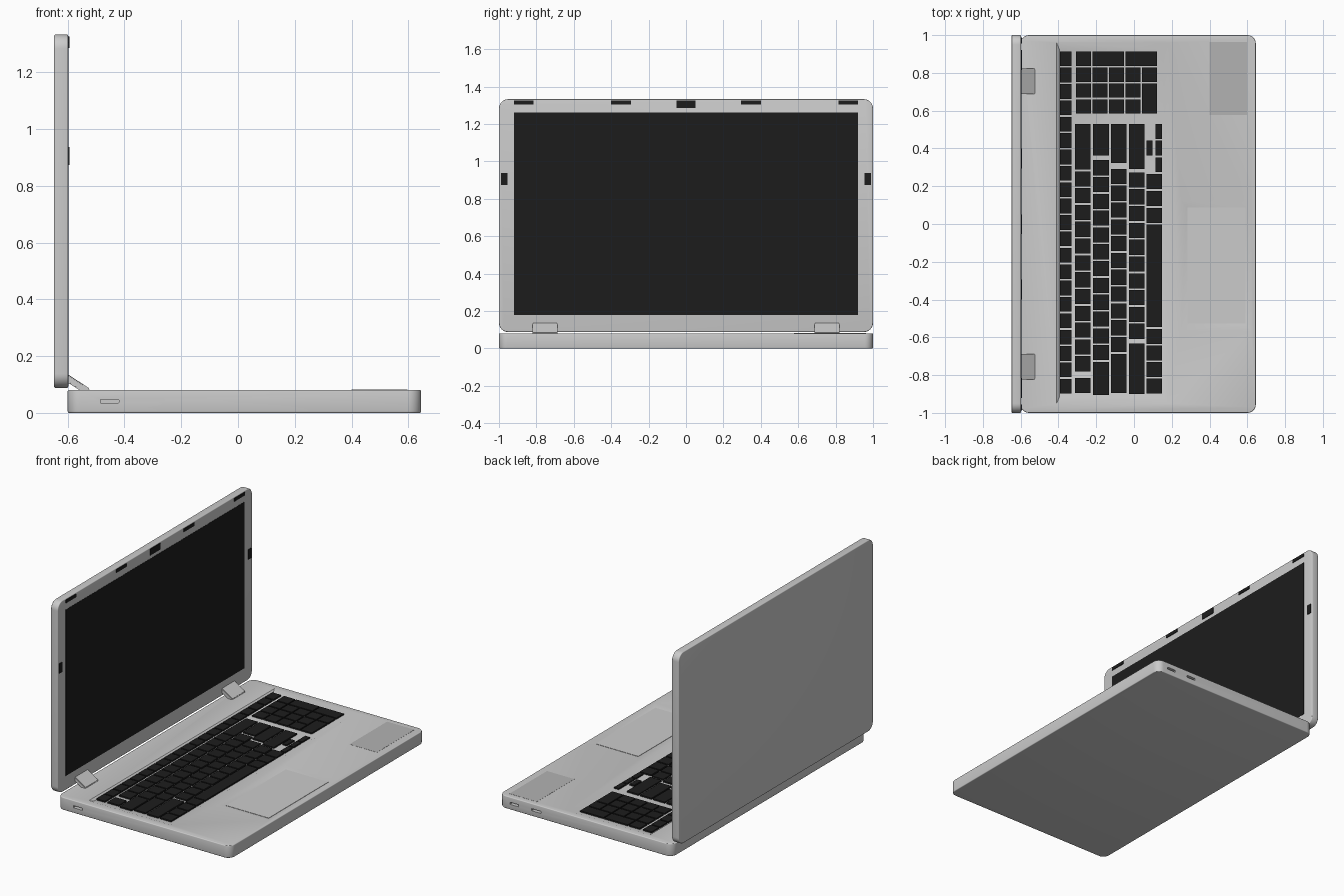
import bpy, bmesh
from math import sin, cos, pi

if "Cube" in bpy.data.objects:
    bpy.data.objects.remove(bpy.data.objects["Cube"])


def material(name, v):
    m = bpy.data.materials.new(name)
    m.diffuse_color = (v, v, v, 1)
    m.use_nodes = True
    m.node_tree.nodes["Principled BSDF"].inputs["Base Color"].default_value = m.diffuse_color
    return m


BLACK = material("black", 0.012)
PAD_GREY = material("pad_grey", 0.55)
LABEL_GREY = material("label_grey", 0.45)
AXES = {"x": lambda u, v, h: (h, u, v),
        "y": lambda u, v, h: (u, h, v),
        "z": lambda u, v, h: (u, v, h)}


def finish(bm, name, mat=None):
    bmesh.ops.recalc_face_normals(bm, faces=bm.faces)
    me = bpy.data.meshes.new(name)
    bm.to_mesh(me)
    bm.free()
    if mat:
        me.materials.append(mat)
    ob = bpy.data.objects.new(name, me)
    bpy.context.collection.objects.link(ob)
    return ob


def add_loft(bm, axis, rings, n=8):
    """Loft rounded rectangles (u0, u1, v0, v1, radius, height) along an axis."""
    loops = []
    for u0, u1, v0, v1, r, h in rings:
        corners = [(u1 - r, v1 - r), (u0 + r, v1 - r), (u0 + r, v0 + r), (u1 - r, v0 + r)]
        steps = n if r > 0 else 0
        pts = []
        for k, (cu, cv) in enumerate(corners):
            for i in range(steps + 1):
                a = (k + i / max(steps, 1)) * pi / 2
                pts.append((cu + r * cos(a), cv + r * sin(a)))
        loops.append([bm.verts.new(AXES[axis](u, v, h)) for u, v in pts])
    for a, b in zip(loops, loops[1:]):
        for i in range(len(a)):
            j = (i + 1) % len(a)
            bm.faces.new((a[i], a[j], b[j], b[i]))
    bm.faces.new(loops[0])
    bm.faces.new(loops[-1])


def loft(name, axis, rings, mat=None, n=8):
    bm = bmesh.new()
    add_loft(bm, axis, rings, n)
    return finish(bm, name, mat)


def plate(name, axis, u0, u1, v0, v1, h0, h1, mat=None, r=0):
    return loft(name, axis, [(u0, u1, v0, v1, r, h0), (u0, u1, v0, v1, r, h1)], mat)


def slab(name, axis, u0, u1, v0, v1, h0, h1, r, b):
    """Rounded slab with softened rims."""
    rings = []
    for i in range(4):
        a = i / 3 * pi / 2
        d = b * (1 - sin(a))
        rings.append((u0 + d, u1 - d, v0 + d, v1 - d, r - d, h0 + b * (1 - cos(a))))
    rings += [ring[:5] + (h0 + h1 - ring[5],) for ring in reversed(rings)]
    return loft(name, axis, rings)


def activate(ob):
    bpy.ops.object.select_all(action="DESELECT")
    ob.select_set(True)
    bpy.context.view_layer.objects.active = ob


def cut(target, cutter):
    m = target.modifiers.new("cut", "BOOLEAN")
    m.operation, m.solver, m.object = "DIFFERENCE", "EXACT", cutter
    activate(target)
    bpy.ops.object.modifier_apply(modifier=m.name)
    bpy.data.objects.remove(cutter)


# Base with tapered keyboard and touchpad recesses and side ports
base = slab("base", "z", -0.60, 0.645, -1, 1, 0, 0.081, 0.045, 0.005)
cut(base, loft("keyboard_recess", "z", [(-0.395, 0.155, -0.917, 0.925, 0, 0.070),
                                        (-0.41, 0.18, -0.95, 0.96, 0, 0.081),
                                        (-0.41, 0.18, -0.95, 0.96, 0, 0.1)]))
cut(base, loft("touchpad_recess", "z", [(0.28, 0.593, -0.53, 0.09, 0, 0.072),
                                        (0.25, 0.62, -0.566, 0.127, 0, 0.081),
                                        (0.25, 0.62, -0.566, 0.127, 0, 0.1)]))
for x0, x1, s in ((-0.485, -0.42, -1), (0.505, 0.567, 1), (0.345, 0.412, 1)):
    cut(base, plate("port", "y", x0, x1, 0.034, 0.048, s * 0.97, s * 1.05, r=0.003))

# Lid
lid = slab("lid", "x", -1, 1, 0.088, 1.333, -0.648, -0.598, 0.05, 0.005)
for ob in (base, lid):
    activate(ob)
    bpy.ops.object.shade_smooth_by_angle(angle=0.6)

# Screen, camera and rubber bumpers
plate("screen", "x", -0.92, 0.92, 0.18, 1.262, -0.605, -0.5965, BLACK)
plate("camera", "x", -0.052, 0.05, 1.285, 1.326, -0.605, -0.594, BLACK)
for s in (-1, 1):
    for i, (a, b, z0, z1) in enumerate(((0.815, 0.92, 1.305, 1.326),
                                        (0.295, 0.40, 1.305, 1.326),
                                        (0.955, 0.988, 0.873, 0.937))):
        y0, y1 = sorted((s * a, s * b))
        plate(f"bumper_{i}", "x", y0, y1, z0, z1, -0.605, -0.594, BLACK)

# Slanted hinge plates
for s in (-1, 1):
    bm = bmesh.new()
    profile = ((-0.602, 0.138), (-0.522, 0.085), (-0.525, 0.078), (-0.555, 0.078), (-0.602, 0.108))
    f = bm.faces.new([bm.verts.new((x, s * 0.755 - 0.067, z)) for x, z in profile])
    ext = bmesh.ops.extrude_face_region(bm, geom=[f])["geom"]
    bmesh.ops.translate(bm, vec=(0, 0.134, 0),
                        verts=[g for g in ext if isinstance(g, bmesh.types.BMVert)])
    bmesh.ops.bevel(bm, geom=bm.edges[:], offset=0.003, segments=2, affect="EDGES")
    finish(bm, "hinge")

# Touchpad surface and palm-rest label
plate("touchpad", "z", 0.283, 0.59, -0.527, 0.087, 0.068, 0.074, PAD_GREY)
plate("label", "z", 0.40, 0.597, 0.577, 0.963, 0.078, 0.0818, LABEL_GREY)

# Keyboard: rows run along -y, negative widths are gaps
keys = bmesh.new()


def key(x0, x1, y0, y1):
    add_loft(keys, "z", [(x0, x1, y0, y1, 0, 0.066), (x0, x1, y0, y1, 0, 0.079)])


def row(x0, x1, y, widths):
    for w in widths:
        if w > 0:
            key(x0, x1, y - w + 0.009, y)
        y -= abs(w)


P = 0.089
row(-0.392, -0.330, 0.914, [0.0867] * 21)
row(-0.312, -0.230, 0.529, [0.25] + [P] * 12 + [-0.027, P])
row(-0.217, -0.132, 0.529, [0.175, -0.016] + [P] * 12 + [0.185])
row(-0.122, -0.040, 0.529, [0.216, -0.021] + [P] * 11 + [0.216])
row(-0.027, 0.055, 0.529, [0.248, -0.008] + [P] * 10 + [-0.016, 0.275])
row(0.066, 0.147, 0.264, [P] * 3 + [0.552] + [P - 0.001] * 4)

# Arrow keys
row(0.114, 0.147, 0.529, [0.088] * 3)
row(0.066, 0.098, 0.441, [0.088])

# Number pad with tall plus, tall enter and wide zero
N = 0.0845
for i in range(5):
    x0 = -0.307 + i * 0.0875
    row(x0, x0 + 0.080, 0.913,
        [N] * 4 if i == 0 else [-N, N, 2 * N] if i == 4 else [-N] + [N] * 3)
for x0 in (-0.2195, -0.0445):
    key(x0, x0 + 0.1675, 0.8375, 0.913)
finish(keys, "keys", BLACK)
